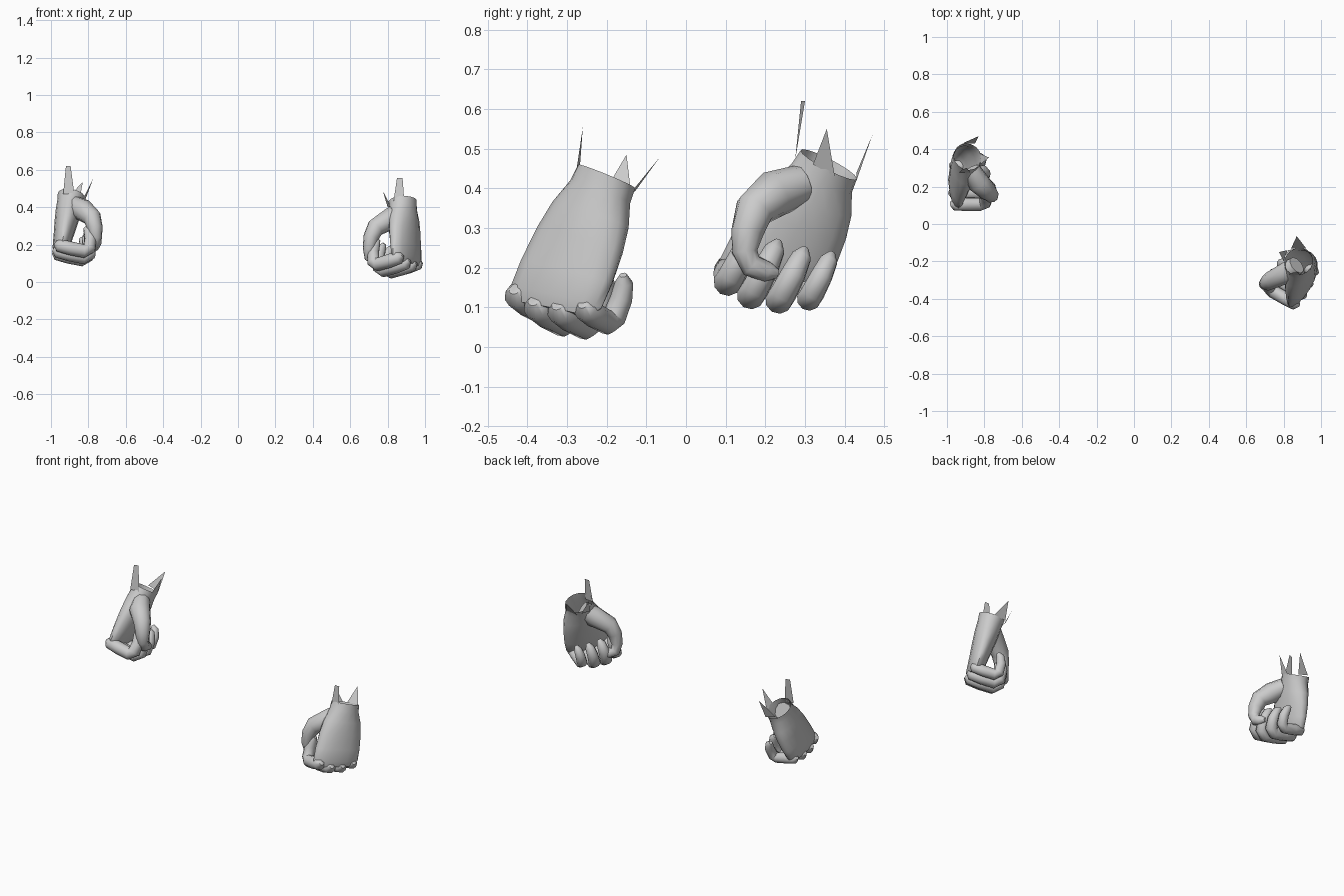
import bpy, bmesh, math
from mathutils import Vector

cube = bpy.data.objects.get("Cube")
if cube:
    bpy.data.objects.remove(cube)

grey = bpy.data.materials.new("plain grey")
grey.use_nodes = True
grey.diffuse_color = (0.6, 0.6, 0.6, 1)
grey.node_tree.nodes["Principled BSDF"].inputs["Base Color"].default_value = (0.6, 0.6, 0.6, 1)


def add_object(name, bm, smooth=True):
    if smooth:
        bmesh.ops.recalc_face_normals(bm, faces=bm.faces)
    mesh = bpy.data.meshes.new(name)
    bm.to_mesh(mesh)
    bm.free()
    mesh.materials.append(grey)
    obj = bpy.data.objects.new(name, mesh)
    bpy.context.collection.objects.link(obj)
    if smooth:
        bpy.ops.object.select_all(action='DESELECT')
        obj.select_set(True)
        bpy.context.view_layer.objects.active = obj
        bpy.ops.object.shade_smooth_by_angle(angle=math.radians(50))
    return obj


def loft(name, rings, sides, cap_start, cap_end):
    """Skin rings given as (centre, half axis, other half axis)."""
    bm = bmesh.new()
    loops = []
    for centre, a, b in rings:
        angles = [math.tau * i / sides for i in range(sides)]
        loops.append([bm.verts.new(centre + a * math.cos(t) + b * math.sin(t)) for t in angles])
    for low, high in zip(loops, loops[1:]):
        for i in range(sides):
            j = (i + 1) % sides
            bm.faces.new((low[i], low[j], high[j], high[i]))
    if cap_start:
        bm.faces.new(loops[0])
    if cap_end:
        bm.faces.new(loops[-1])
    return add_object(name, bm)


def tube(name, path, radii, start_axis):
    """Tapered digit following a bent path, with rounded ends."""
    path = [Vector(p) for p in path]
    rings, axis = [], start_axis
    for i, (p, r) in enumerate(zip(path, radii)):
        tangent = (path[min(i + 1, len(path) - 1)] - path[max(i - 1, 0)]).normalized()
        axis = (axis - tangent * axis.dot(tangent)).normalized()
        rings.append((p, axis * r, tangent.cross(axis) * r))
    return loft(name, rings, 10, True, True)


def shard(name, points):
    bm = bmesh.new()
    bm.faces.new([bm.verts.new(p) for p in points])
    return add_object(name, bm, False)


def build_hand(side, wrist, index, pinky, palm_sign, thumb, shards):
    wrist, index, pinky = Vector(wrist), Vector(index), Vector(pinky)
    knuckles = (index + pinky) / 2
    axis = knuckles - wrist
    down = axis.normalized()
    across = (index - pinky).normalized()
    palm = across.cross(down).normalized() * palm_sign
    across_flat = (across - down * across.dot(down)).normalized()

    # Palm and open wrist: station, half width, half thickness
    stations = [(0, .08, .075), (.12, .085, .07), (.3, .112, .068), (.5, .128, .062),
                (.75, .138, .052), (.95, .138, .045), (1.04, .115, .03)]
    rings = []
    for s, width, thick in stations:
        lean = across_flat.lerp(across, s)
        rings.append((wrist + axis * s, lean * width, palm * thick))
    loft(side + "_palm", rings, 16, False, True)

    # Curled fingers
    fingers = [("pinky", 0, .032, .88, 0), ("ring", .33, .036, 1, .018),
               ("middle", .67, .037, 1.05, .02), ("index", 1, .037, 1, 0)]
    for label, t, r, size, bulge in fingers:
        root = pinky.lerp(index, t) + down * bulge

        def at(forward, back):
            return root + (palm * forward - down * back) * size
        path = [at(-.035, .012), at(-.015, .004), at(.05, 0), at(.125, 0),
                at(.148, .022), at(.145, .08), at(.125, .125), at(.105, .142)]
        radii = [r * k for k in (.4, .95, 1, .98, .95, .88, .72, .3)]
        tube(f"{side}_{label}_finger", path, radii, across)

    # Thumb folded over the fingers
    tube(side + "_thumb", thumb, (.05, .06, .05, .042, .033, .031, .027, .012), across)

    # Torn points standing on the wrist rim
    for i, points in enumerate(shards):
        shard(f"{side}_wrist_point_{i + 1}", points)


build_hand("left", (.88, -.2, .43), (.85, -.42, .125), (.955, -.25, .09), -1,
           [(.87, -.22, .38), (.82, -.26, .34), (.735, -.3, .29), (.712, -.315, .24),
            (.7, -.32, .18), (.705, -.31, .135), (.74, -.28, .12), (.76, -.265, .12)],
           [[(.83, -.27, .42), (.89, -.28, .42), (.88, -.26, .555), (.85, -.26, .555)],
            [(.8, -.2, .4), (.82, -.14, .4), (.775, -.15, .485)],
            [(.84, -.13, .39), (.92, -.13, .4), (.87, -.065, .48)]])

build_hand("right", (-.89, .36, .46), (-.945, .105, .19), (-.955, .31, .145), 1,
           [(-.87, .29, .41), (-.83, .22, .385), (-.78, .172, .345), (-.765, .155, .29),
            (-.76, .148, .24), (-.762, .165, .205), (-.768, .205, .19), (-.775, .23, .185)],
           [[(-.935, .275, .47), (-.875, .275, .47), (-.895, .3, .62), (-.92, .29, .62)],
            [(-.82, .32, .46), (-.82, .375, .43), (-.775, .355, .55)],
            [(-.92, .43, .44), (-.85, .43, .42), (-.83, .47, .535)]])
